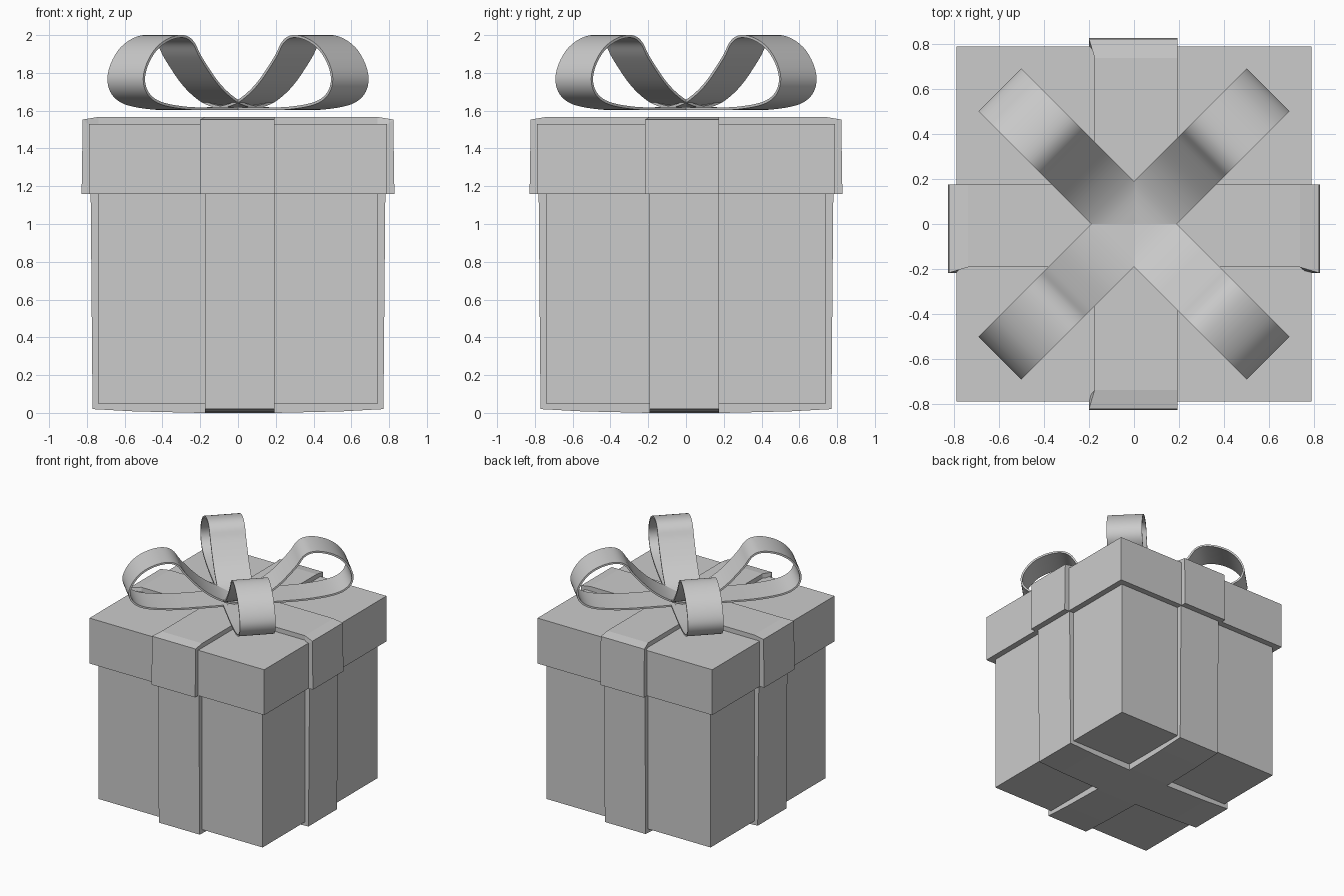
import bpy, bmesh, math
from mathutils import Vector, Matrix
from mathutils.geometry import interpolate_bezier

if "Cube" in bpy.data.objects:
    bpy.data.objects.remove(bpy.data.objects["Cube"])


def make_object(name, verts, faces, matrix=Matrix()):
    me = bpy.data.meshes.new(name)
    me.from_pydata(verts, [], faces)
    me.transform(matrix)
    bm = bmesh.new()
    bm.from_mesh(me)
    bmesh.ops.recalc_face_normals(bm, faces=bm.faces)
    bm.to_mesh(me)
    bm.free()
    ob = bpy.data.objects.new(name, me)
    bpy.context.collection.objects.link(ob)
    return ob


def box(name, half, z0, z1):
    bpy.ops.mesh.primitive_cube_add(size=1, location=(0, 0, (z0 + z1) / 2))
    ob = bpy.context.object
    ob.name = name
    ob.scale = (2 * half, 2 * half, z1 - z0)


def band(name, outer, inner, matrix):
    """Thick strip: matching outer and inner (u, z, left) points, right edge fixed."""
    verts, faces = [], []
    for (u, z, left), (ui, zi) in zip(outer, inner):
        verts += [(left, u, z), (0.193, u, z), (0.193, ui, zi), (left, ui, zi)]
    for i in range(len(outer) - 1):
        a, b = 4 * i, 4 * i + 4
        faces += [(a + k, a + (k + 1) % 4, b + (k + 1) % 4, b + k) for k in range(4)]
    n = len(verts)
    faces += [(0, 1, 2, 3), (n - 4, n - 3, n - 2, n - 1)]
    return make_object(name, verts, faces, matrix)


def mirrored(pts):
    return pts + [(-p[0],) + tuple(p[1:]) for p in reversed(pts)]


# box and lid
box("box_body", 0.74, 0.05, 1.2)
box("lid", 0.788, 1.16, 1.53)

# flat ribbons, one set in each direction
lid_outer = mirrored([(-0.828, 1.16, -0.2), (-0.822, 1.553, -0.2), (-0.738, 1.567, -0.175)])
lid_inner = mirrored([(-0.77, 1.16), (-0.77, 1.51), (-0.738, 1.51)])
body_outer = mirrored([(-0.78, 1.165, -0.175), (-0.77, 0.02, -0.175), (-0.55, 0.008, -0.175), (-0.2, 0.0, -0.175)])
body_inner = mirrored([(-0.72, 1.165), (-0.72, 0.07), (-0.55, 0.07), (-0.2, 0.07)])
turn = Matrix.Translation((0, -0.017, 0)) @ Matrix.Rotation(math.pi / 2, 4, 'Z')
for tag, m in (("front_back", Matrix()), ("left_right", turn)):
    band("lid_ribbon_" + tag, lid_outer, lid_inner, m)
    band("body_ribbon_" + tag, body_outer, body_inner, m)

# bow loop profile (distance from centre, height), smoothed
pts = [(0.0, 1.612), (0.3, 1.61), (0.52, 1.614), (0.71, 1.64), (0.805, 1.69),
       (0.837, 1.765), (0.81, 1.85), (0.74, 1.93), (0.64, 1.98), (0.54, 1.993),
       (0.47, 1.962), (0.41, 1.88), (0.276, 1.74), (0.134, 1.65), (0.0, 1.617)]
P = [Vector((r, 0, z)) for r, z in pts]
path = []
for i in range(len(P) - 1):
    a, b = P[i], P[i + 1]
    ta = (b - P[max(i - 1, 0)]) / 6
    tb = (P[min(i + 2, len(P) - 1)] - a) / 6
    path += interpolate_bezier(a, a + ta, b - tb, b, 6)[:-1]
path.append(P[-1])

# four bow loops on the diagonals
for k in range(4):
    verts = [(p.x, s * 0.134, p.z) for p in path for s in (-1, 1)]
    faces = [(2 * i, 2 * i + 1, 2 * i + 3, 2 * i + 2) for i in range(len(path) - 1)]
    ob = make_object("bow_loop_%d" % (k + 1), verts, faces,
                     Matrix.Rotation(math.radians(45 + 90 * k), 4, 'Z'))
    mod = ob.modifiers.new("thickness", 'SOLIDIFY')
    mod.thickness = 0.014
    mod.offset = 0
    bpy.ops.object.select_all(action='DESELECT')
    bpy.context.view_layer.objects.active = ob
    ob.select_set(True)
    bpy.ops.object.modifier_apply(modifier="thickness")
    bpy.ops.object.shade_smooth_by_angle(angle=math.radians(35))
